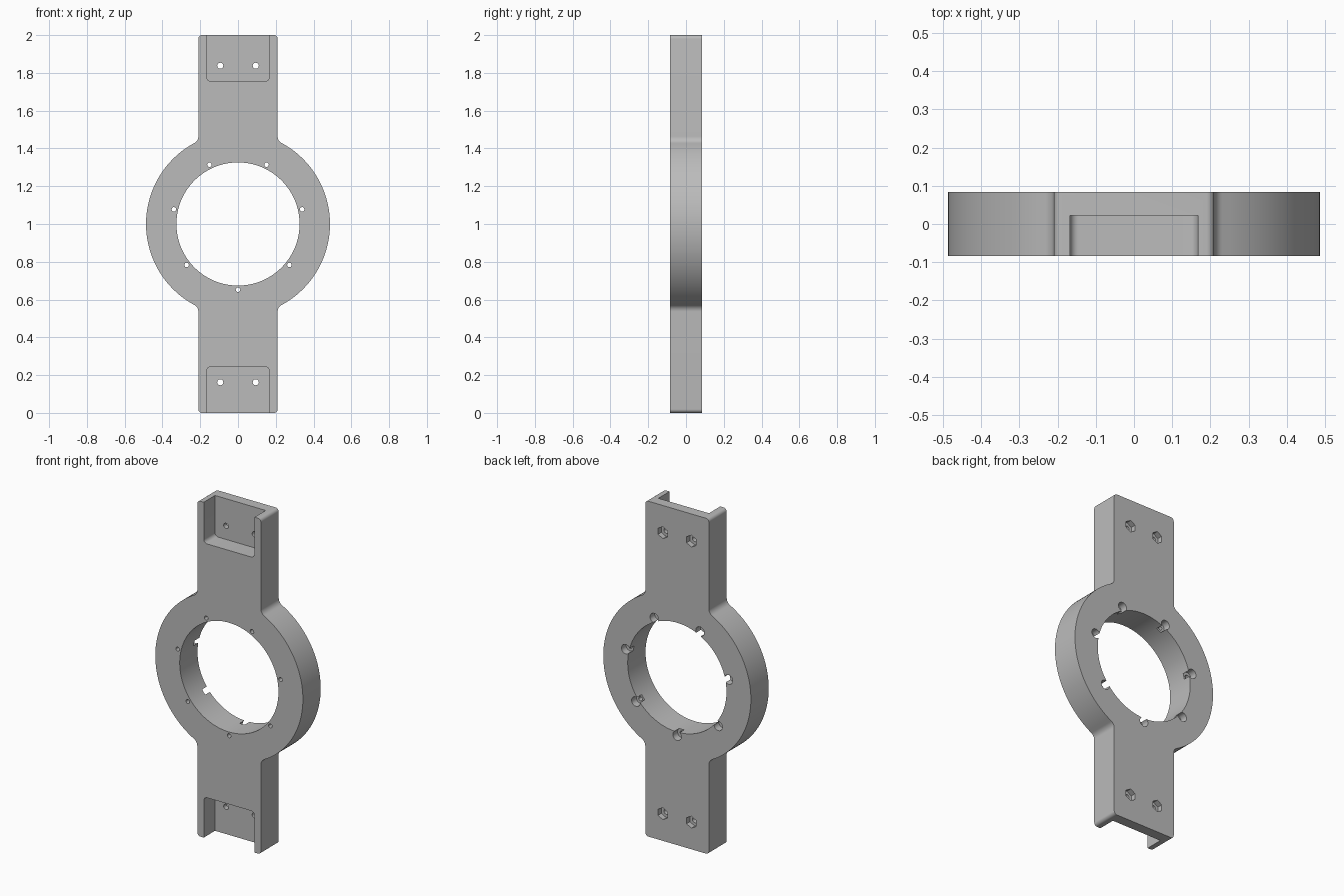
import bpy, bmesh
from math import sin, cos, pi, sqrt, atan2, radians

FRONT, BACK = -0.084, 0.084
MID = 1.0                      # height of the ring centre
RING, BORE = 0.487, 0.326
ARM, CORNER, FILLET = 0.21, 0.02, 0.04

if "Cube" in bpy.data.objects:
    bpy.data.objects.remove(bpy.data.objects["Cube"])

grey = bpy.data.materials.new("plain grey")
grey.use_nodes = True
colour = (0.5, 0.5, 0.5, 1)
grey.diffuse_color = colour
grey.node_tree.nodes["Principled BSDF"].inputs["Base Color"].default_value = colour


def arc(cx, cz, r, a0, a1, n):
    return [(cx + r * cos(a0 + (a1 - a0) * i / n),
             cz + r * sin(a0 + (a1 - a0) * i / n)) for i in range(n + 1)]


def circle(cx, cz, r, n=24, turn=0.0):
    return arc(cx, cz, r, turn, turn + 2 * pi, n)[:-1]


def rounded_rect(cx, cz, w, h, r):
    pts = []
    for k, (sx, sz) in enumerate([(1, 1), (-1, 1), (-1, -1), (1, -1)]):
        pts += arc(cx + sx * (w - r), cz + sz * (h - r), r,
                   k * pi / 2, (k + 1) * pi / 2, 6)
    return pts


def prisms(name, shapes):
    """Extrude (outline, y0, y1) shapes along y into one object."""
    bm = bmesh.new()
    for pts, y0, y1 in shapes:
        face = bm.faces.new([bm.verts.new((x, y0, z)) for x, z in pts])
        out = bmesh.ops.extrude_face_region(bm, geom=[face], use_keep_orig=True)
        verts = [g for g in out["geom"] if isinstance(g, bmesh.types.BMVert)]
        bmesh.ops.translate(bm, verts=verts, vec=(0, y1 - y0, 0))
    bmesh.ops.recalc_face_normals(bm, faces=bm.faces)
    mesh = bpy.data.meshes.new(name)
    bm.to_mesh(mesh)
    bm.free()
    mesh.materials.append(grey)
    obj = bpy.data.objects.new(name, mesh)
    bpy.context.collection.objects.link(obj)
    return obj


# Body outline: a quarter (arm corner, junction fillet, ring), then mirrored
fx = ARM + FILLET
fz = sqrt((RING + FILLET) ** 2 - fx ** 2)
join = atan2(fz, fx)
quarter = arc(ARM - CORNER, 1 - CORNER, CORNER, pi / 2, 0, 6)
quarter += arc(fx, fz, FILLET, pi, pi + join, 8)
quarter += arc(0, 0, RING, join, 0, 24)[1:]
half = quarter + [(x, -z) for x, z in reversed(quarter[:-1])]
outline = half + [(-x, -z) for x, z in half]
body = prisms("ring_bracket", [([(x, z + MID) for x, z in outline], FRONT, BACK)])

# Centre bore and the open-ended pockets at both arm ends
bore_and_pockets = [(circle(0, MID, BORE, 96), -0.2, 0.2)]
for s in (-1, 1):
    bore_and_pockets.append(
        (rounded_rect(0, MID + s * 0.957, 0.167, 0.2, 0.022), -0.2, 0.022))

# Screw holes: seven around the ring, two in each arm
holes, recesses = [], []
for i in range(7):
    a = -pi / 2 + 2 * pi * i / 7
    x, z = 0.348 * cos(a), MID + 0.348 * sin(a)
    holes.append((circle(x, z, 0.012, 16), -0.2, 0.2))
    recesses.append((circle(x, z, 0.028), 0.04, 0.2))
for x in (-0.094, 0.094):
    for s in (-1, 1):
        z = MID + s * 0.838
        holes.append((circle(x, z, 0.016, 20), -0.2, 0.2))
        recesses.append((circle(x, z, 0.036, 6, pi / 2), 0.052, 0.2))

# Cut everything out of the body
bpy.context.view_layer.objects.active = body
for name, shapes in (("bore_cutter", bore_and_pockets),
                     ("hole_cutter", holes),
                     ("recess_cutter", recesses)):
    cutter = prisms(name, shapes)
    cutter.hide_render = True
    mod = body.modifiers.new(name, 'BOOLEAN')
    mod.operation = 'DIFFERENCE'
    mod.solver = 'EXACT'
    mod.object = cutter
    bpy.ops.object.modifier_apply(modifier=mod.name)
    bpy.data.objects.remove(cutter)

bpy.ops.object.select_all(action='DESELECT')
body.select_set(True)
bpy.ops.object.shade_smooth_by_angle(angle=radians(30))
